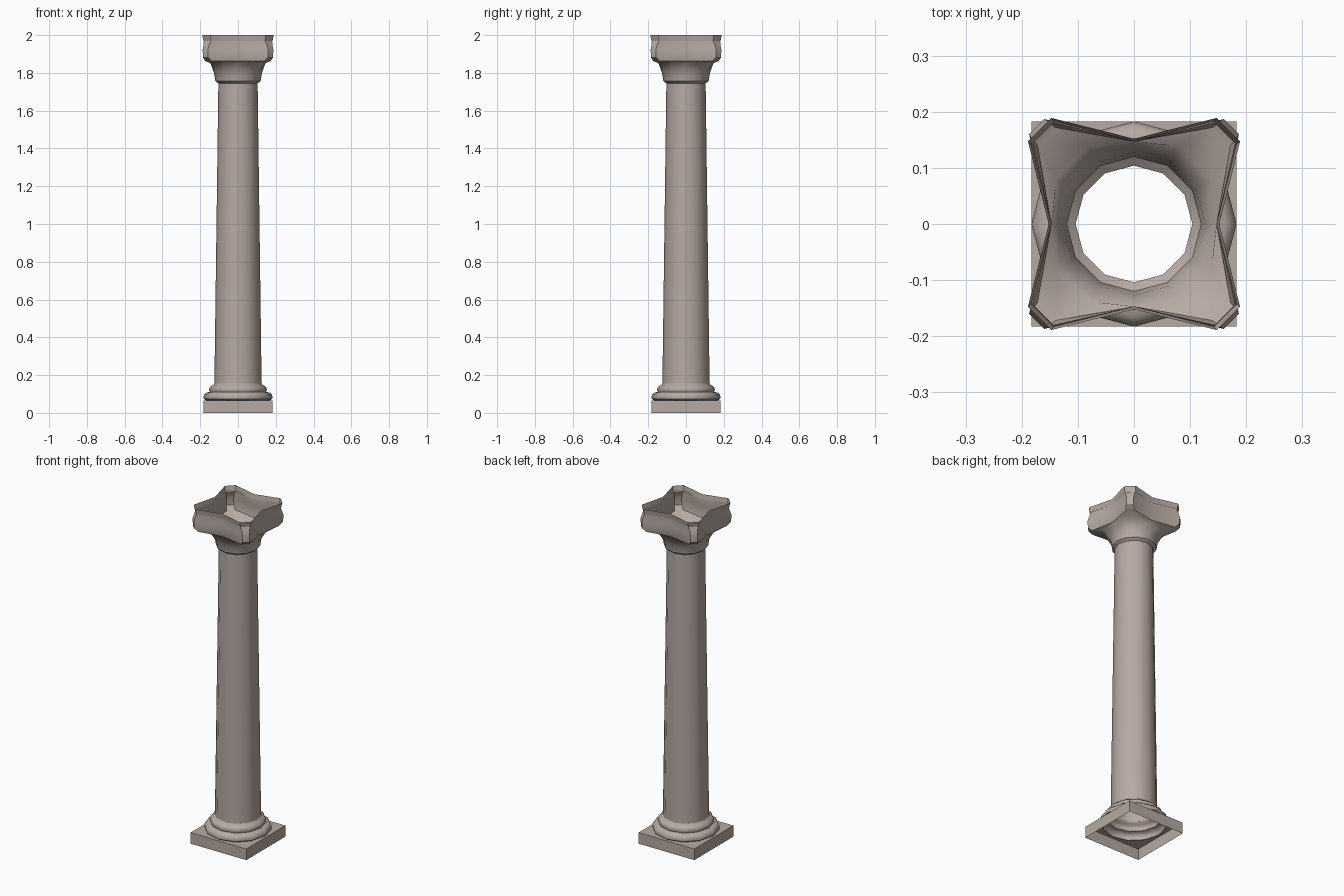
import bpy, bmesh, math

if "Cube" in bpy.data.objects:
    bpy.data.objects.remove(bpy.data.objects["Cube"])

stone = bpy.data.materials.new("warm grey stone")
stone.diffuse_color = (0.47, 0.40, 0.365, 1)
stone.use_nodes = True
stone.node_tree.nodes["Principled BSDF"].inputs["Base Color"].default_value = stone.diffuse_color


def ring(z, mid, a, b):
    """12 points: one on each axis (mid) and two near each corner (a,b),(b,a)."""
    quarter = [(mid, 0), (a, b), (b, a)]
    pts = []
    for k in range(4):
        for x, y in quarter:
            for _ in range(k):
                x, y = -y, x
            pts.append((x, y, z))
    return pts


def circle(z, r):
    return ring(z, r, r * math.cos(math.pi / 6), r * 0.5)


def loft(name, rings, angle):
    """Open-ended skin through a stack of 12-point rings."""
    bm = bmesh.new()
    vs = [[bm.verts.new(p) for p in r] for r in rings]
    for lo, hi in zip(vs, vs[1:]):
        for i in range(12):
            j = (i + 1) % 12
            bm.faces.new((lo[i], lo[j], hi[j], hi[i]))
    bmesh.ops.remove_doubles(bm, verts=bm.verts, dist=1e-5)
    me = bpy.data.meshes.new(name)
    bm.to_mesh(me)
    bm.free()
    me.materials.append(stone)
    ob = bpy.data.objects.new(name, me)
    bpy.context.collection.objects.link(ob)
    bpy.ops.object.select_all(action='DESELECT')
    ob.select_set(True)
    bpy.context.view_layer.objects.active = ob
    bpy.ops.object.shade_smooth_by_angle(angle=math.radians(angle))
    return ob


# square plinth, open below, its top running in to the round base
S = 0.183
loft("plinth", [ring(0, S, S, S), ring(0.066, S, S, S), circle(0.066, 0.168)], 35)

# stepped round base mouldings
loft("base_moulding", [circle(z, r) for r, z in (
    (0.168, 0.066), (0.181, 0.074), (0.183, 0.084), (0.178, 0.099),
    (0.166, 0.108), (0.149, 0.111), (0.153, 0.122), (0.15, 0.135),
    (0.141, 0.143), (0.129, 0.149), (0.125, 0.156))], 40)

# tapered shaft
loft("shaft", [circle(0.156, 0.125), circle(1.745, 0.104)], 40)

# capital: round bell growing into four corner scrolls
loft("capital", [
    circle(1.745, 0.104),
    circle(1.757, 0.120),
    circle(1.80, 0.127),
    ring(1.852, 0.146, 0.138, 0.080),
    ring(1.862, 0.147, 0.172, 0.140),
    ring(1.882, 0.148, 0.186, 0.158),
    ring(1.925, 0.148, 0.187, 0.160),
    ring(1.950, 0.147, 0.182, 0.152),
    ring(1.970, 0.147, 0.181, 0.143)], 40)

# concave-sided top band, open above
loft("top_band", [ring(1.970, 0.147, 0.183, 0.143),
                  ring(2.0, 0.152, 0.189, 0.147)], 30)
